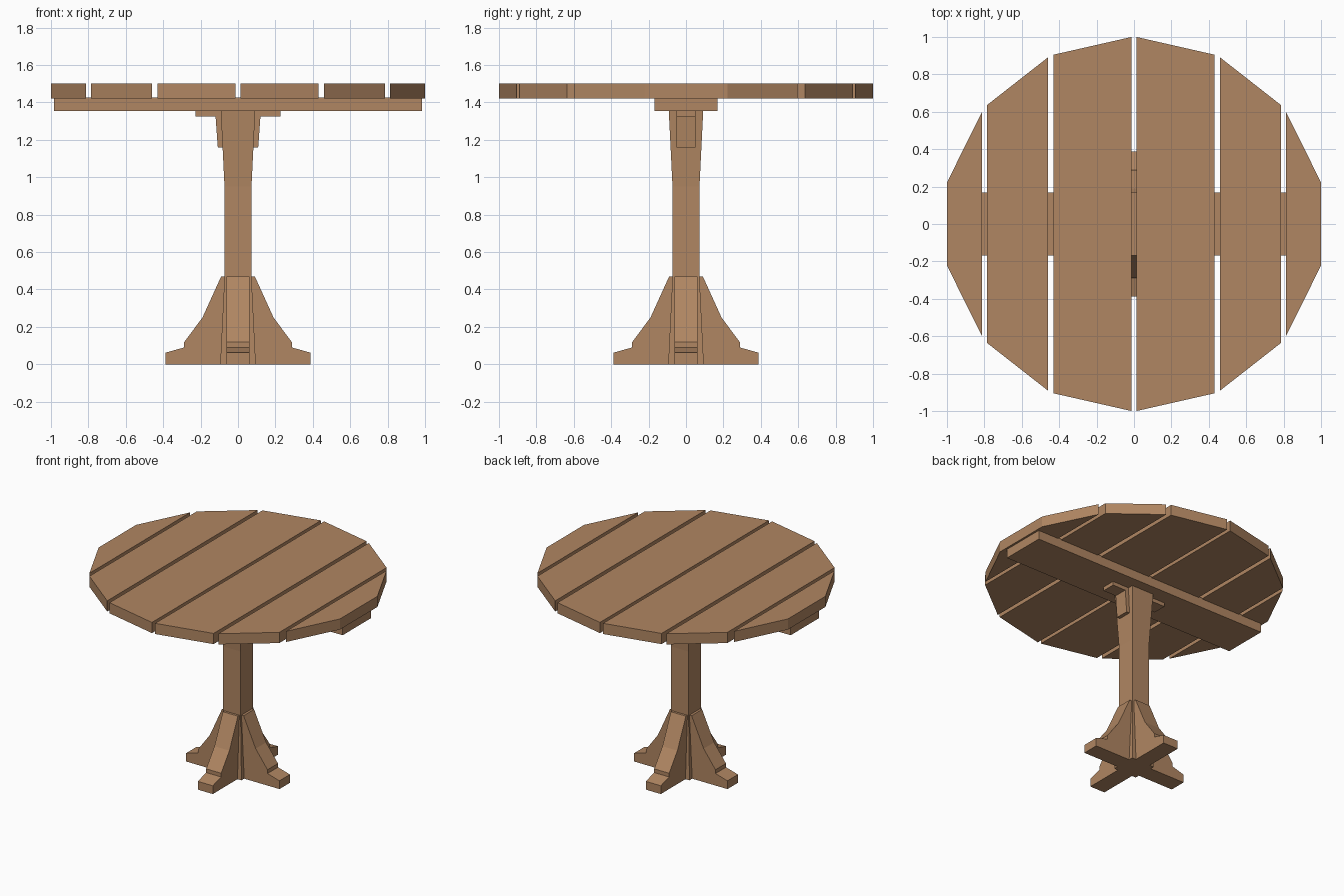
import bpy
import bmesh
import math
from mathutils import Matrix

if "Cube" in bpy.data.objects:
    bpy.data.objects.remove(bpy.data.objects["Cube"])

wood = bpy.data.materials.new("brown wood")
wood.diffuse_color = (0.434, 0.238, 0.122, 1)
wood.use_nodes = True
wood.node_tree.nodes["Principled BSDF"].inputs["Base Color"].default_value = wood.diffuse_color


def finish(name, bm):
    bmesh.ops.recalc_face_normals(bm, faces=bm.faces[:])
    mesh = bpy.data.meshes.new(name)
    bm.to_mesh(mesh)
    bm.free()
    mesh.materials.append(wood)
    obj = bpy.data.objects.new(name, mesh)
    bpy.context.collection.objects.link(obj)
    return obj


def prism(name, outline, low, high, matrix=None):
    """Extrude an XY outline from low to high, then place it."""
    bm = bmesh.new()
    face = bm.faces.new([bm.verts.new((x, y, low)) for x, y in outline])
    ext = bmesh.ops.extrude_face_region(bm, geom=[face])
    for v in ext["geom"]:
        if isinstance(v, bmesh.types.BMVert):
            v.co.z = high
    if matrix:
        bm.transform(matrix)
    return finish(name, bm)


def box(name, x, y, z0, z1):
    return prism(name, [(-x, -y), (x, -y), (x, y), (-x, y)], z0, z1)


def upright(angle):
    """Stand an outline of (outward, height) up and turn it about z."""
    return Matrix.Rotation(angle, 4, 'Z') @ Matrix.Rotation(math.pi / 2, 4, 'X')


# Table top: planks cut from a fourteen-sided disc, separated by gaps
planks = [(0.013, 1.0, 0.431, 0.905),
          (0.461, 0.89, 0.787, 0.635),
          (0.814, 0.597, 1.0, 0.222)]
for side in (-1, 1):
    for i, (xa, ya, xb, yb) in enumerate(planks):
        outline = [(side * xa, -ya), (side * xb, -yb), (side * xb, yb), (side * xa, ya)]
        prism(f"top_plank_{'left' if side < 0 else 'right'}_{i + 1}", outline, 1.42, 1.5)

# Cross brace below the planks and the narrow plate under it
box("cross_brace", 0.985, 0.168, 1.353, 1.427)
box("bracket_plate", 0.228, 0.051, 1.325, 1.353)

# Square post that flares at both ends
bm = bmesh.new()
rings = []
for z, r in [(0, 0.095), (0.47, 0.072), (0.95, 0.072), (1.353, 0.092)]:
    rings.append([bm.verts.new((sx * r, sy * r, z))
                  for sx, sy in ((-1, -1), (1, -1), (1, 1), (-1, 1))])
for a, b in zip(rings, rings[1:]):
    for i in range(4):
        j = (i + 1) % 4
        bm.faces.new((a[i], a[j], b[j], b[i]))
bm.faces.new(rings[0])
bm.faces.new(rings[-1])
finish("post", bm)

# Tapered brackets on two sides of the post
bracket = [(0.05, 1.16), (0.108, 1.16), (0.12, 1.325), (0.05, 1.325)]
for k, side in enumerate(("right", "left")):
    prism(f"bracket_{side}", bracket, -0.051, 0.051, upright(k * math.pi))

# Four stepped feet around the post
foot = [(0.03, 0), (0.387, 0), (0.387, 0.062), (0.288, 0.09), (0.288, 0.118),
        (0.19, 0.25), (0.09, 0.47), (0.03, 0.47)]
for k, side in enumerate(("right", "back", "left", "front")):
    prism(f"foot_{side}", foot, -0.062, 0.062, upright(k * math.pi / 2))
